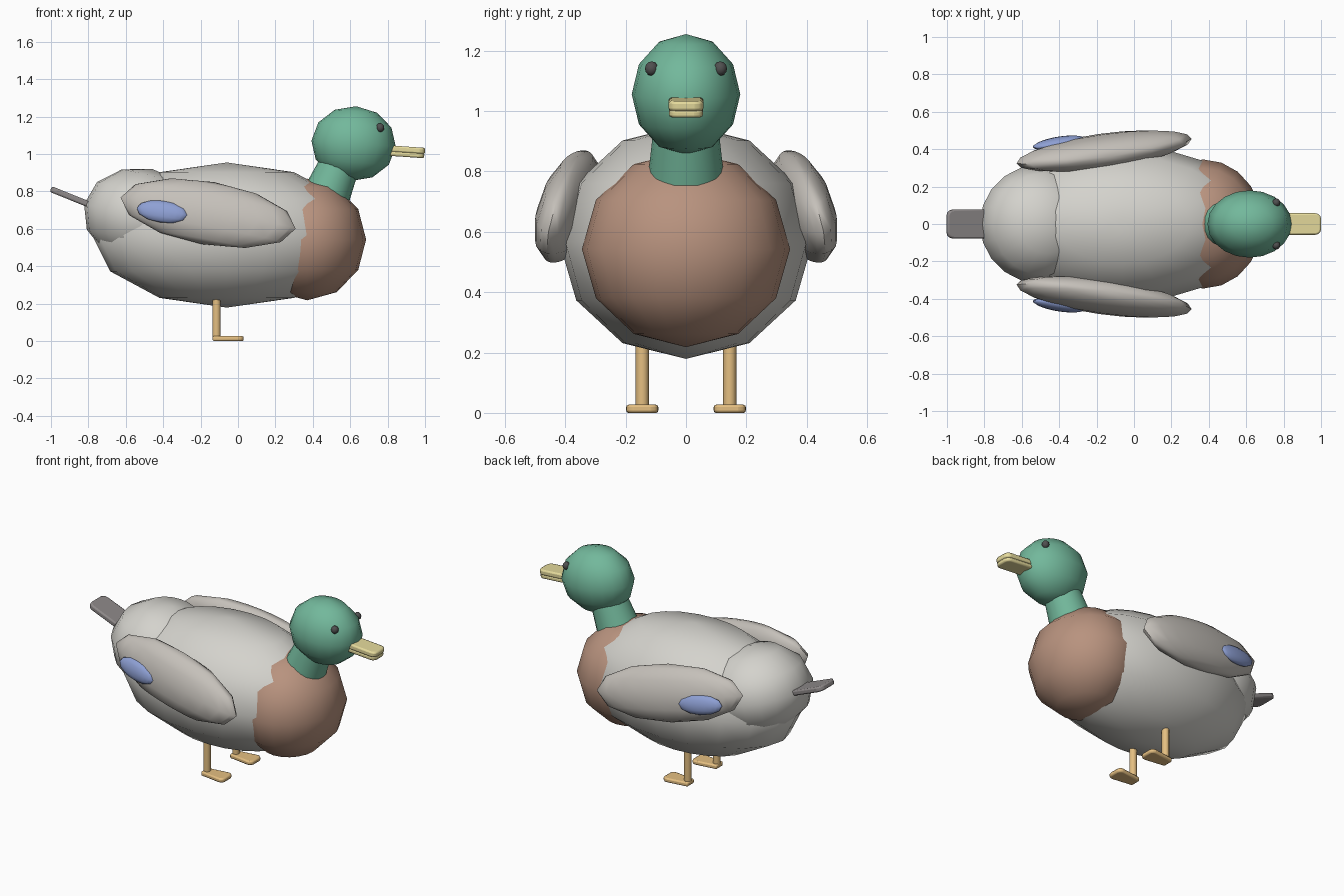
import bpy, math
from mathutils import Vector
from math import radians as rad

if "Cube" in bpy.data.objects:
    bpy.data.objects.remove(bpy.data.objects["Cube"])


def material(name, r, g, b):
    m = bpy.data.materials.new(name)
    m.diffuse_color = (r, g, b, 1)
    m.use_nodes = True
    m.node_tree.nodes["Principled BSDF"].inputs["Base Color"].default_value = m.diffuse_color
    return m


GREY = material("pale_grey", 0.66, 0.65, 0.61)
WING = material("wing_grey", 0.56, 0.53, 0.49)
GREEN = material("green", 0.17, 0.48, 0.33)
BROWN = material("brown", 0.48, 0.29, 0.21)
YELLOW = material("yellow", 0.78, 0.70, 0.33)
ORANGE = material("orange", 0.78, 0.52, 0.22)
BLUE = material("blue", 0.27, 0.35, 0.66)
DARK = material("dark", 0.27, 0.25, 0.25)
BLACK = material("black", 0.08, 0.08, 0.08)


def finish(name, mat, angle=60):
    o = bpy.context.object
    o.name = name
    o.data.materials.append(mat)
    bpy.ops.object.transform_apply(location=False, rotation=False, scale=True)
    bpy.ops.object.shade_smooth_by_angle(angle=rad(angle))
    return o


def ellipsoid(name, mat, loc, radii, rot=(0, 0, 0), segments=20):
    bpy.ops.mesh.primitive_uv_sphere_add(segments=segments, ring_count=6, radius=1,
                                         location=loc, rotation=[rad(a) for a in rot])
    bpy.context.object.scale = radii
    return finish(name, mat)


def slab(name, mat, loc, size, pitch=0, corner=0.03, edge=0.006, end=1, taper=1.0):
    # box whose corners at the free end are rounded in plan, with softened rims
    bpy.ops.mesh.primitive_cube_add(size=1, location=loc, rotation=(0, rad(pitch), 0))
    bpy.context.object.scale = size
    o = finish(name, mat, 40)
    for v in o.data.vertices:
        if v.co.x * end < 0:
            v.co.y *= taper
    weight = o.data.attributes.new("bevel_weight_edge", 'FLOAT', 'EDGE')
    for e in o.data.edges:
        a, b = (o.data.vertices[i].co for i in e.vertices)
        weight.data[e.index].value = float(abs(a.z - b.z) > 1e-4 and a.x * end > 0)
    plan = o.modifiers.new("plan", 'BEVEL')
    plan.limit_method, plan.width, plan.segments = 'WEIGHT', corner, 3
    rim = o.modifiers.new("rim", 'BEVEL')
    rim.limit_method, rim.width, rim.segments = 'ANGLE', edge, 2
    rim.angle_limit = rad(50)
    return o


def cone(name, mat, a, b, r1, r2, sides):
    a, b = Vector(a), Vector(b)
    bpy.ops.mesh.primitive_cone_add(vertices=sides, radius1=r1, radius2=r2,
                                    depth=(b - a).length, location=(a + b) / 2)
    bpy.context.object.rotation_euler = (b - a).to_track_quat('Z', 'Y').to_euler()
    return finish(name, mat, 40)


# Torso masses
ellipsoid("body", GREY, (-0.06, 0, 0.567), (0.72, 0.42, 0.388))
ellipsoid("breast", BROWN, (0.37, 0, 0.543), (0.315, 0.345, 0.325))
ellipsoid("rump", GREY, (-0.51, 0, 0.665), (0.32, 0.315, 0.26), (0, 12, 0))

# Neck and head
cone("neck", GREEN, (0.478, 0, 0.79), (0.55, 0, 0.96), 0.125, 0.106, 20)
ellipsoid("head", GREEN, (0.618, 0, 1.056), (0.226, 0.18, 0.2), (0, 4, 0))

# Bill
slab("upper_bill", YELLOW, (0.90, 0, 1.023), (0.2, 0.115, 0.034), 4, 0.03, 0.009)
slab("lower_bill", YELLOW, (0.89, 0, 0.998), (0.212, 0.112, 0.026), 4, 0.03, 0.008)

# Tail
slab("tail", DARK, (-0.885, 0, 0.766), (0.25, 0.155, 0.032), 22, 0.035, 0.009, end=-1)

# Paired parts
for side, s in (("left", 1), ("right", -1)):
    ellipsoid(side + "_wing", WING, (-0.16, s * 0.39, 0.684), (0.48, 0.09, 0.172),
              (s * 12, 10, s * 8))
    ellipsoid(side + "_wing_patch", BLUE, (-0.405, s * 0.435, 0.692), (0.14, 0.03, 0.06),
              (s * 12, 8, s * 10))
    ellipsoid(side + "_eye", BLACK, (0.76, s * 0.114, 1.141), (0.022, 0.022, 0.024))
    cone(side + "_leg", ORANGE, (-0.115, s * 0.145, 0.015), (-0.115, s * 0.145, 0.24),
         0.022, 0.022, 12)
    slab(side + "_foot", ORANGE, (-0.053, s * 0.145, 0.0135), (0.166, 0.115, 0.027), 0,
         0.03, 0.008, taper=0.6)
